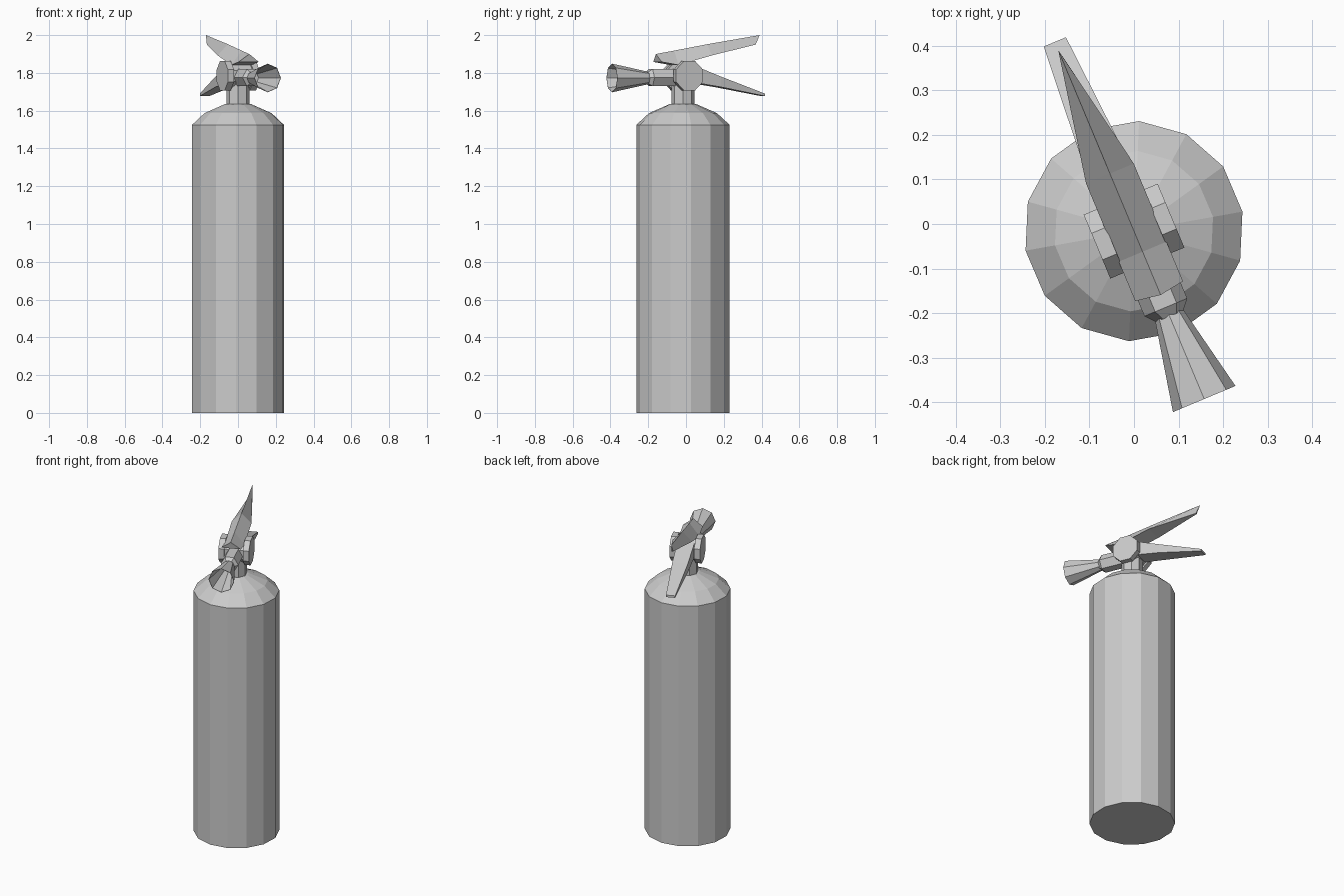
import bpy, bmesh
from math import sin, cos, pi, radians

cube = bpy.data.objects.get("Cube")
if cube:
    bpy.data.objects.remove(cube, do_unlink=True)

grey = bpy.data.materials.new("plain grey")
grey.use_nodes = True
grey.diffuse_color = (0.6, 0.6, 0.6, 1)
grey.node_tree.nodes["Principled BSDF"].inputs["Base Color"].default_value = (0.6, 0.6, 0.6, 1)

AXIS_Y = -0.016      # tank axis
TURN = radians(22.7)  # the valve head is turned on the tank


def loft(name, rings, turn=TURN):
    """Skin a closed solid through rings with equal point counts."""
    bm = bmesh.new()
    loops = [[bm.verts.new(p) for p in ring] for ring in rings]
    n = len(loops[0])
    for a, b in zip(loops, loops[1:]):
        for i in range(n):
            j = (i + 1) % n
            bm.faces.new((a[i], a[j], b[j], b[i]))
    bm.faces.new(loops[0])
    bm.faces.new(loops[-1])
    bmesh.ops.recalc_face_normals(bm, faces=bm.faces)
    mesh = bpy.data.meshes.new(name)
    bm.to_mesh(mesh)
    bm.free()
    mesh.materials.append(grey)
    obj = bpy.data.objects.new(name, mesh)
    obj.location.y = AXIS_Y
    obj.rotation_euler.z = turn
    bpy.context.collection.objects.link(obj)
    return obj


def turned(name, profile, sides, axis="z", height=0.0, start=0.0, turn=TURN):
    """Polygonal solid from (position, radius) pairs along an axis."""
    rings = []
    for pos, r in profile:
        ring = []
        for i in range(sides):
            t = start + 2 * pi * i / sides
            a, b = r * cos(t), r * sin(t)
            ring.append({"z": (a, b, pos),
                         "x": (pos, a, height + b),
                         "y": (a, pos, height + b)}[axis])
        rings.append(ring)
    return loft(name, rings, turn)


# Tank with sloping shoulder
turned("tank", [(0, 0.247), (1.525, 0.247), (1.587, 0.18), (1.635, 0.07)],
       14, start=radians(10.2), turn=0)

# Valve neck and head
turned("neck", [(1.62, 0.062), (1.74, 0.062)], 8, start=pi / 8)
turned("valve_body", [(-0.06, 0.073), (0.06, 0.073)], 8, "x", 1.785, pi / 8)
for side, label in ((-1, "right"), (1, "left")):
    turned(label + "_valve_cap", [(side * 0.055, 0.084), (side * 0.09, 0.084)],
           8, "x", 1.785, pi / 8)

# Hose coupling and hollow discharge horn
turned("coupling", [(-0.05, 0.052), (-0.185, 0.052), (-0.207, 0.033)], 6, "y", 1.775)
turned("horn", [(-0.2, 0.033), (-0.408, 0.076), (-0.408, 0.074), (-0.21, 0.03)],
       8, "y", 1.773)

# Squeeze lever: ridged top, tapering to a narrow raised tip
lever = [(-0.146, -0.155, 0.058, 1.858, 1.9), (-0.05, -0.05, 0.058, 1.842, 1.918),
         (0.14, 0.14, 0.058, 1.892, 1.952), (0.415, 0.44, 0.005, 1.95, 2.0)]
loft("squeeze_lever", [[(-w, vb, low), (w, vb, low), (0, vt, high)]
                       for vt, vb, w, low, high in
                       [(t, b, w, lo, hi) for b, t, w, lo, hi in lever]])

# Carrying handle: flat bar tapering down to the rear
grip = [(0.04, 0.05, 1.75, 1.84), (0.2, 0.046, 1.725, 1.78), (0.46, 0.027, 1.677, 1.69)]
loft("carry_handle", [[(-w, v, low), (w, v, low), (w, v, high), (-w, v, high)]
                      for v, w, low, high in grip])
